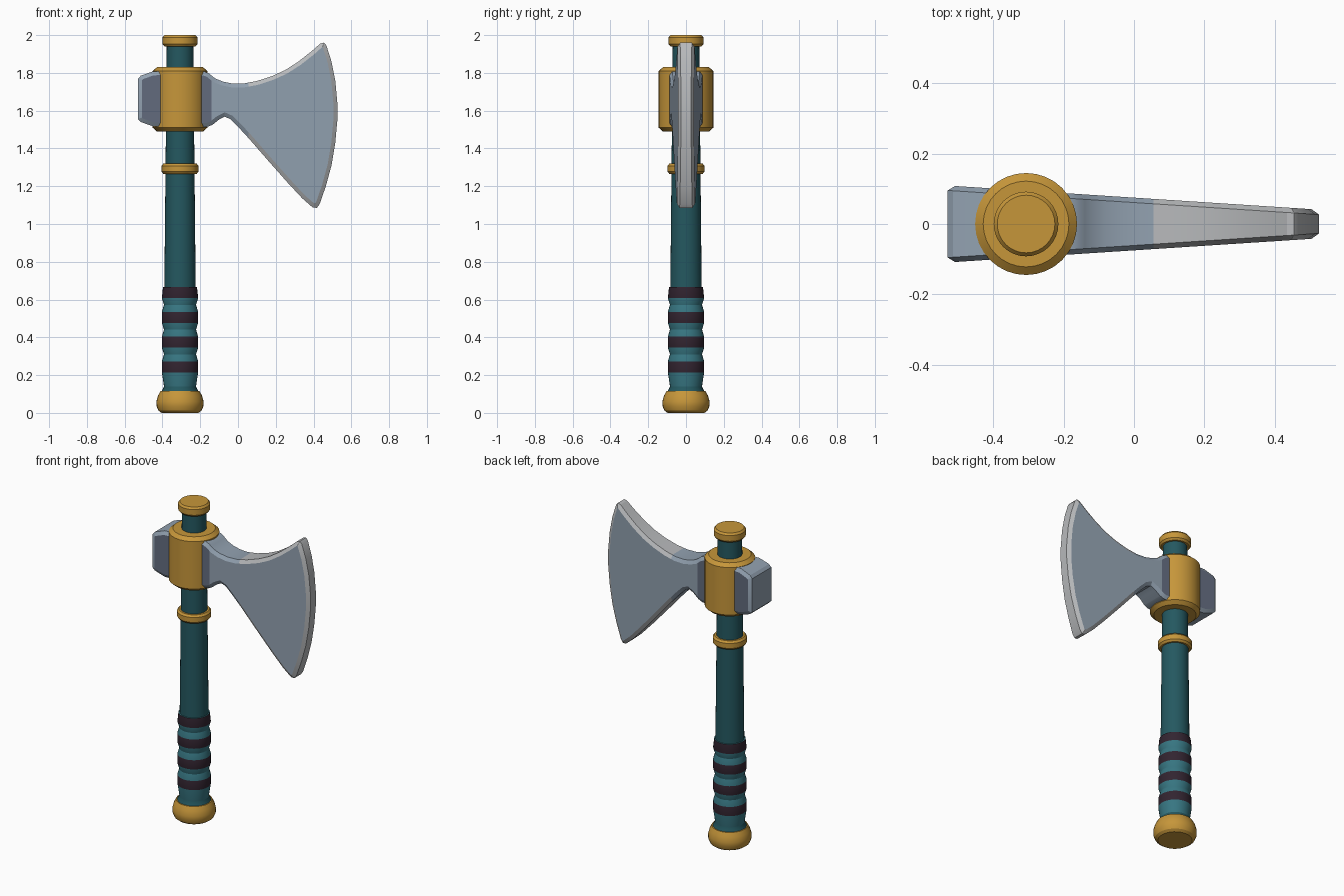
import bpy, bmesh, math
from mathutils import Vector

if "Cube" in bpy.data.objects:
    bpy.data.objects.remove(bpy.data.objects["Cube"])

AXIS_X = -0.307      # handle axis
SEGMENTS = 32


def material(name, r, g, b):
    def linear(c):
        c /= 255
        return c / 12.92 if c <= 0.04045 else ((c + 0.055) / 1.055) ** 2.4
    m = bpy.data.materials.new(name)
    m.diffuse_color = (linear(r), linear(g), linear(b), 1)
    m.use_nodes = True
    m.node_tree.nodes["Principled BSDF"].inputs["Base Color"].default_value = m.diffuse_color
    return m


GOLD = material("gold", 198, 150, 58)
TEAL = material("dark_teal", 36, 88, 96)
GRIP = material("grip_teal", 55, 118, 130)
BAND = material("dark_band", 50, 36, 48)
STEEL = material("steel", 146, 161, 176)
DARK_STEEL = material("dark_steel", 99, 108, 127)
EDGE = material("pale_edge", 183, 185, 187)


def finish(bm, name, mats, angle):
    bmesh.ops.recalc_face_normals(bm, faces=bm.faces[:])
    mesh = bpy.data.meshes.new(name)
    bm.to_mesh(mesh)
    bm.free()
    for m in mats:
        mesh.materials.append(m)
    obj = bpy.data.objects.new(name, mesh)
    bpy.context.collection.objects.link(obj)
    bpy.ops.object.select_all(action='DESELECT')
    obj.select_set(True)
    bpy.context.view_layer.objects.active = obj
    bpy.ops.object.shade_smooth_by_angle(angle=math.radians(angle))
    return obj


def lathe(name, profile, mats, rule=None):
    """Turn (radius, z) points around the handle axis and cap both ends."""
    bm = bmesh.new()
    rings = []
    for r, z in profile:
        rings.append([bm.verts.new((AXIS_X + r * math.cos(a), r * math.sin(a), z))
                      for a in (2 * math.pi * i / SEGMENTS for i in range(SEGMENTS))])
    for k, (low, high) in enumerate(zip(rings, rings[1:])):
        for i in range(SEGMENTS):
            j = (i + 1) % SEGMENTS
            f = bm.faces.new((low[i], low[j], high[j], high[i]))
            f.material_index = rule(k) if rule else 0
    bm.faces.new(rings[0])
    bm.faces.new(rings[-1])
    return finish(bm, name, mats, 28)


# Handle and gold fittings
lathe("handle", [(0.1, 0.11), (0.084, 0.14), (0.083, 0.66), (0.07, 1.96)], [TEAL])
lathe("pommel", [(0.098, 0), (0.114, 0.012), (0.124, 0.035), (0.125, 0.06),
                 (0.117, 0.09), (0.104, 0.115)], [GOLD])
lathe("neck_ring", [(0.088, 1.265), (0.098, 1.277), (0.098, 1.308), (0.088, 1.32)], [GOLD])
lathe("collar", [(0.122, 1.49), (0.145, 1.51), (0.145, 1.81), (0.122, 1.83)], [GOLD])
lathe("top_cap", [(0.082, 1.94), (0.092, 1.952), (0.092, 1.988), (0.082, 2.0)], [GOLD])

# Wrapped grip: bulging dark bands with narrow waists between them
grip_profile, grip_colours = [(0.084, 0.135)], []
for n in range(4):
    z = 0.215 + 0.131 * n
    grip_profile += [(0.096, z), (0.096 if n < 3 else 0.09, z + 0.058)]
    grip_colours += [0, 1]
    if n < 3:
        grip_profile.append((0.085, z + 0.095))
        grip_colours.append(0)
lathe("grip_wrap", grip_profile, [GRIP, BAND], lambda k: grip_colours[k])

# Axe head outline (x, z), clockwise from the butt of the poll
OUTLINE = [
    (-0.53, 1.555), (-0.53, 1.768), (-0.515, 1.785), (-0.45, 1.808), (-0.307, 1.812),
    (-0.18, 1.808), (-0.155, 1.798), (-0.12, 1.77), (-0.08, 1.754), (-0.03, 1.744),
    (0.03, 1.744), (0.1, 1.757), (0.18, 1.783), (0.25, 1.815), (0.32, 1.86),
    (0.39, 1.915), (0.435, 1.955), (0.455, 1.96), (0.468, 1.945), (0.495, 1.86),
    (0.515, 1.76), (0.526, 1.64), (0.526, 1.55), (0.515, 1.43), (0.495, 1.31),
    (0.465, 1.2), (0.432, 1.105), (0.417, 1.085), (0.395, 1.088), (0.34, 1.136),
    (0.26, 1.222), (0.16, 1.335), (0.06, 1.45), (0.0, 1.515), (-0.04, 1.555),
    (-0.07, 1.568), (-0.1, 1.553), (-0.135, 1.525), (-0.165, 1.513), (-0.307, 1.512),
    (-0.45, 1.517), (-0.515, 1.54)]


def inset(points, d):
    result = []
    for i, p in enumerate(points):
        a, b, c = Vector(points[i - 1]), Vector(p), Vector(points[(i + 1) % len(points)])
        t1, t2 = (b - a).normalized(), (c - b).normalized()
        n1, n2 = Vector((t1.y, -t1.x)), Vector((t2.y, -t2.x))
        result.append(b + (n1 + n2) * d / (1 + n1.dot(n2)))
    return result


def half_thickness(x):
    return 0.075 - 0.065 * x


bm = bmesh.new()
loops = []
for side in (-1, 1):
    face = [bm.verts.new((p.x, side * half_thickness(p.x), p.y)) for p in inset(OUTLINE, 0.021)]
    rim = [bm.verts.new((x, side * (half_thickness(x) - 0.014), z)) for x, z in OUTLINE]
    bm.faces.new(face)
    loops += [face, rim] if side < 0 else [rim, face]
for a, b in zip(loops, loops[1:]):
    for i in range(len(OUTLINE)):
        j = (i + 1) % len(OUTLINE)
        bm.faces.new((a[i], a[j], b[j], b[i]))
# Cut at the colour borders
for x in (-0.14, 0.055):
    bmesh.ops.bisect_plane(bm, geom=bm.verts[:] + bm.edges[:] + bm.faces[:],
                           plane_co=(x, 0, 0), plane_no=(1, 0, 0))
bm.normal_update()
for f in bm.faces:
    x = f.calc_center_median().x
    flat_side = abs(f.normal.y) > 0.97
    if flat_side:
        f.material_index = 1 if max(v.co.x for v in f.verts) < -0.13 else 0
    else:
        f.material_index = 2 if x > 0.055 else 0
finish(bm, "axe_head", [STEEL, DARK_STEEL, EDGE], 25)
